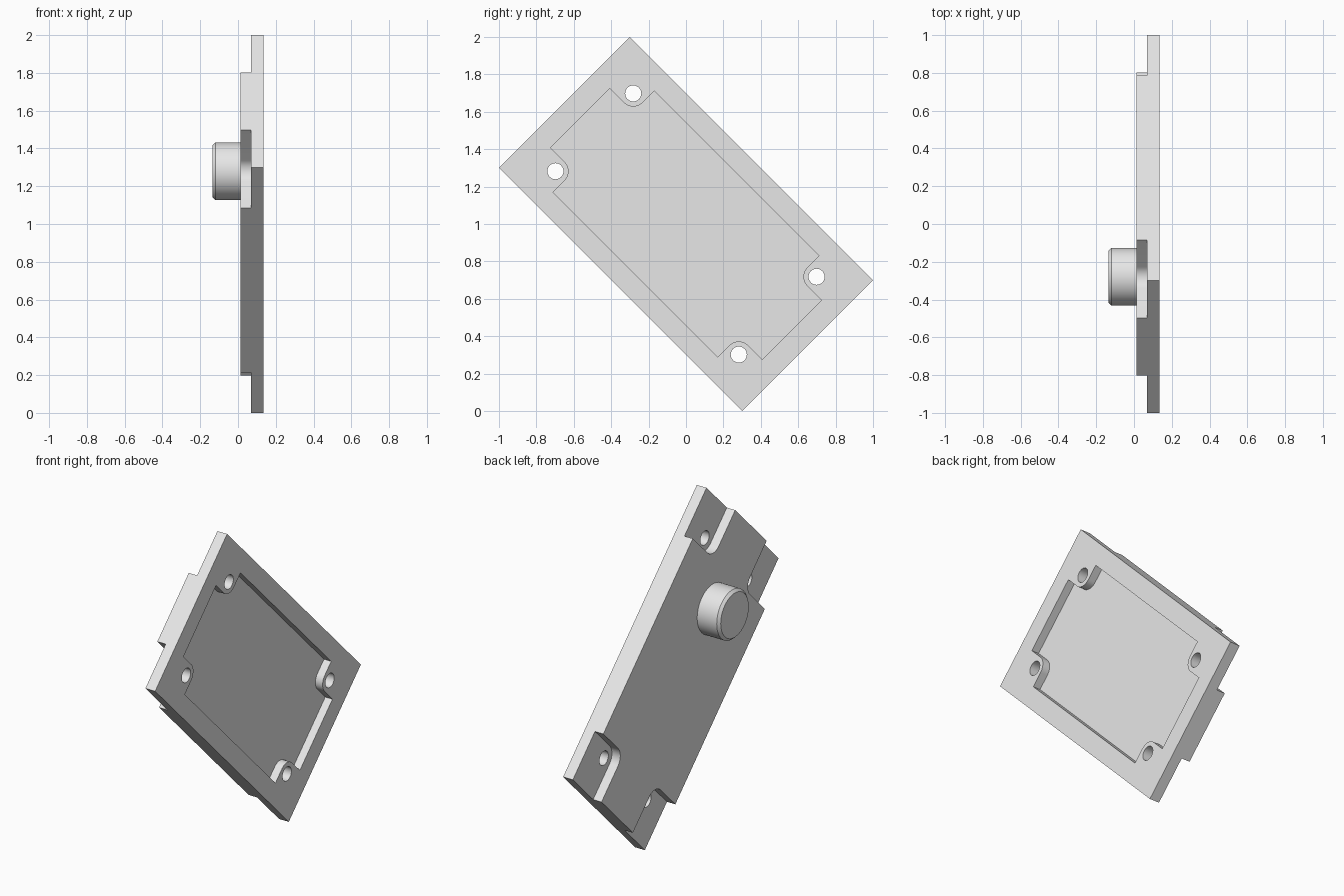
import bpy, bmesh, math
from mathutils import Matrix

cube = bpy.data.objects.get("Cube")
if cube:
    bpy.data.objects.remove(cube, do_unlink=True)

grey = bpy.data.materials.new("plain grey")
grey.use_nodes = True
colour = (0.8, 0.8, 0.8, 1)
grey.diffuse_color = colour
grey.node_tree.nodes["Principled BSDF"].inputs["Base Color"].default_value = colour

# Panel frame: local x runs down its length, local y across, local z along world x
s = math.sqrt(0.5)
FRAME = Matrix(((0, 0, 1, 0), (s, s, 0, 0), (-s, s, 0, 1), (0, 0, 0, 1)))

HALF_L, HALF_W = 0.919, 0.495        # panel half sizes
HOLE_X, HOLE_Y, HOLE_R = 0.693, 0.294, 0.043
BACK, STEP, FRONT = 0.013, 0.07, 0.136
FLOOR = FRONT - 0.049
CORNERS = [(1, 1), (-1, 1), (-1, -1), (1, -1)]


def finish(name, bm):
    bmesh.ops.recalc_face_normals(bm, faces=bm.faces)
    mesh = bpy.data.meshes.new(name)
    bm.to_mesh(mesh)
    bm.free()
    mesh.materials.append(grey)
    obj = bpy.data.objects.new(name, mesh)
    obj.matrix_world = FRAME
    bpy.context.collection.objects.link(obj)
    return obj


def prism(name, outline, low, high):
    bm = bmesh.new()
    face = bm.faces.new([bm.verts.new((x, y, low)) for x, y in outline])
    ext = bmesh.ops.extrude_face_region(bm, geom=[face])
    verts = [v for v in ext["geom"] if isinstance(v, bmesh.types.BMVert)]
    bmesh.ops.translate(bm, verts=verts, vec=(0, 0, high - low))
    return finish(name, bm)


def notch(x, y, r, sx, sy):
    """Path round one screw hole, in counter-clockwise order."""
    path = [(x, HOLE_Y - r)]
    for i in range(13):
        a = math.radians(270 - 90 * i / 12)
        path.append((HOLE_X + r * math.cos(a), HOLE_Y + r * math.sin(a)))
    path.append((HOLE_X - r, y))
    path = [(sx * px, sy * py) for px, py in path]
    return path if sx * sy > 0 else path[::-1]


def cut(body, cutter):
    mod = body.modifiers.new("cut", "BOOLEAN")
    mod.object = cutter
    mod.operation = "DIFFERENCE"
    mod.solver = "EXACT"
    cutter.hide_render = True
    bpy.context.view_layer.objects.active = body
    bpy.ops.object.modifier_apply(modifier=mod.name)
    bpy.data.objects.remove(cutter, do_unlink=True)


def smooth(obj):
    bpy.ops.object.select_all(action="DESELECT")
    obj.select_set(True)
    bpy.context.view_layer.objects.active = obj
    bpy.ops.object.shade_smooth_by_angle(angle=math.radians(30))


# Cover panel
panel = prism("cover_panel", [(a * HALF_L, b * HALF_W) for a, b in CORNERS], BACK, FRONT)

# Stepped corners and screw holes
for sx, sy in CORNERS:
    corner = notch(1.1, 0.7, 0.078, sx, sy) + [(sx * 1.1, sy * 0.7)]
    cut(panel, prism("corner_cutter", corner, -0.1, STEP))
    circle = [(sx * HOLE_X + HOLE_R * math.cos(t * math.tau / 32),
               sy * HOLE_Y + HOLE_R * math.sin(t * math.tau / 32)) for t in range(32)]
    cut(panel, prism("hole_cutter", circle, 0, 0.2))

# Shallow recess with rounded tabs around the holes
recess = [p for sx, sy in CORNERS for p in notch(0.8, 0.383, 0.07, sx, sy)]
cut(panel, prism("recess_cutter", recess, FLOOR, 0.2))
smooth(panel)

# Round knob with a chamfered rim, open where it meets the panel
bm = bmesh.new()
rings = []
for radius, height in [(0.152, BACK), (0.152, -0.12), (0.136, -0.136)]:
    rings.append([bm.verts.new((-0.395 + radius * math.cos(t * math.tau / 64),
                                radius * math.sin(t * math.tau / 64), height))
                  for t in range(64)])
for low, high in zip(rings, rings[1:]):
    for i in range(64):
        j = (i + 1) % 64
        bm.faces.new((low[i], high[i], high[j], low[j]))
bm.faces.new(rings[-1])
knob = finish("round_knob", bm)
smooth(knob)
